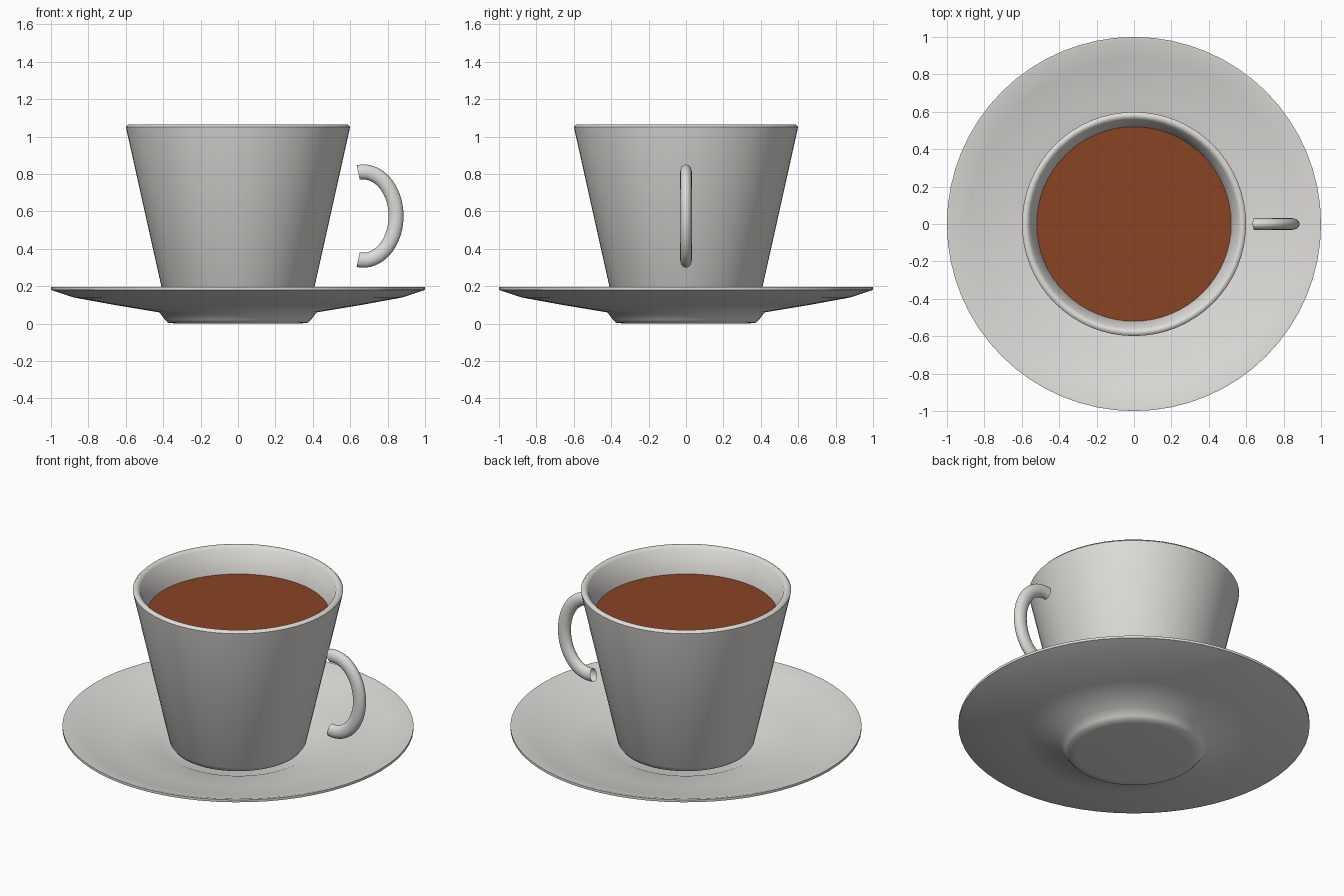
import bpy, bmesh, math

cube = bpy.data.objects.get("Cube")
if cube:
    bpy.data.objects.remove(cube, do_unlink=True)


def material(name, rgb):
    m = bpy.data.materials.new(name)
    m.use_nodes = True
    m.diffuse_color = (*rgb, 1)
    bsdf = next(n for n in m.node_tree.nodes if n.type == 'BSDF_PRINCIPLED')
    bsdf.inputs["Base Color"].default_value = (*rgb, 1)
    return m


def finish(name, bm, mat, angle):
    mesh = bpy.data.meshes.new(name)
    bm.to_mesh(mesh)
    bm.free()
    ob = bpy.data.objects.new(name, mesh)
    bpy.context.collection.objects.link(ob)
    mesh.materials.append(mat)
    bpy.ops.object.select_all(action='DESELECT')
    ob.select_set(True)
    bpy.context.view_layer.objects.active = ob
    bpy.ops.object.shade_smooth_by_angle(angle=math.radians(angle))
    return ob


def lathe(name, profile, mat, angle=50, sides=64):
    """Turn an (r, z) profile around the z axis."""
    bm = bmesh.new()
    verts = [bm.verts.new((r, 0, z)) for r, z in profile]
    edges = [bm.edges.new(pair) for pair in zip(verts, verts[1:])]
    bmesh.ops.spin(bm, geom=verts + edges, cent=(0, 0, 0), axis=(0, 0, 1),
                   angle=math.tau, steps=sides, use_duplicate=False)
    bmesh.ops.remove_doubles(bm, verts=bm.verts, dist=0.0005)
    bmesh.ops.recalc_face_normals(bm, faces=bm.faces)
    return finish(name, bm, mat, angle)


porcelain = material("white porcelain", (0.73, 0.715, 0.68))
coffee = material("brown coffee", (0.25, 0.058, 0.017))

# Saucer: foot, sloping underside, thin rim, dished top with a well
lathe("saucer", [(0, 0), (0.33, 0), (0.375, 0.005), (0.39, 0.02), (0.42, 0.06),
                 (0.65, 0.098), (0.88, 0.14), (1, 0.18), (1, 0.195),
                 (0.985, 0.195), (0.88, 0.162), (0.65, 0.115), (0.43, 0.08),
                 (0.39, 0.063), (0, 0.063)], porcelain, 60)

# Cup: rounded base, tapered wall, soft rim, hollow inside
lathe("cup", [(0, 0.065), (0.33, 0.066), (0.37, 0.082), (0.39, 0.11),
              (0.596, 1.035), (0.599, 1.052), (0.588, 1.064), (0.574, 1.064),
              (0.558, 1.052), (0.52, 0.906), (0.35, 0.14), (0.3, 0.11),
              (0, 0.11)], porcelain)

# Coffee surface: a flat disc inside the cup
bm = bmesh.new()
bmesh.ops.create_circle(bm, cap_ends=True, segments=64, radius=0.52)
drink = finish("coffee_surface", bm, coffee, 30)
drink.location.z = 0.906

# Handle: an open tube of oval section swept along half an ellipse
STEPS, SIDES = 32, 20
bm = bmesh.new()
rings = []
for i in range(STEPS + 1):
    t = math.radians(-99 + 198 * i / STEPS)
    cx, cz = 0.67 + 0.175 * math.cos(t), 0.575 + 0.236 * math.sin(t)
    nx, nz = math.cos(t) / 0.175, math.sin(t) / 0.236
    length = math.hypot(nx, nz)
    ring = []
    for j in range(SIDES):
        a = math.tau * j / SIDES
        out = 0.04 * math.cos(a) / length
        ring.append(bm.verts.new((cx + nx * out, 0.031 * math.sin(a), cz + nz * out)))
    rings.append(ring)
for low, high in zip(rings, rings[1:]):
    for j in range(SIDES):
        k = (j + 1) % SIDES
        bm.faces.new((low[j], low[k], high[k], high[j]))
bmesh.ops.recalc_face_normals(bm, faces=bm.faces)
finish("handle", bm, porcelain, 50)
